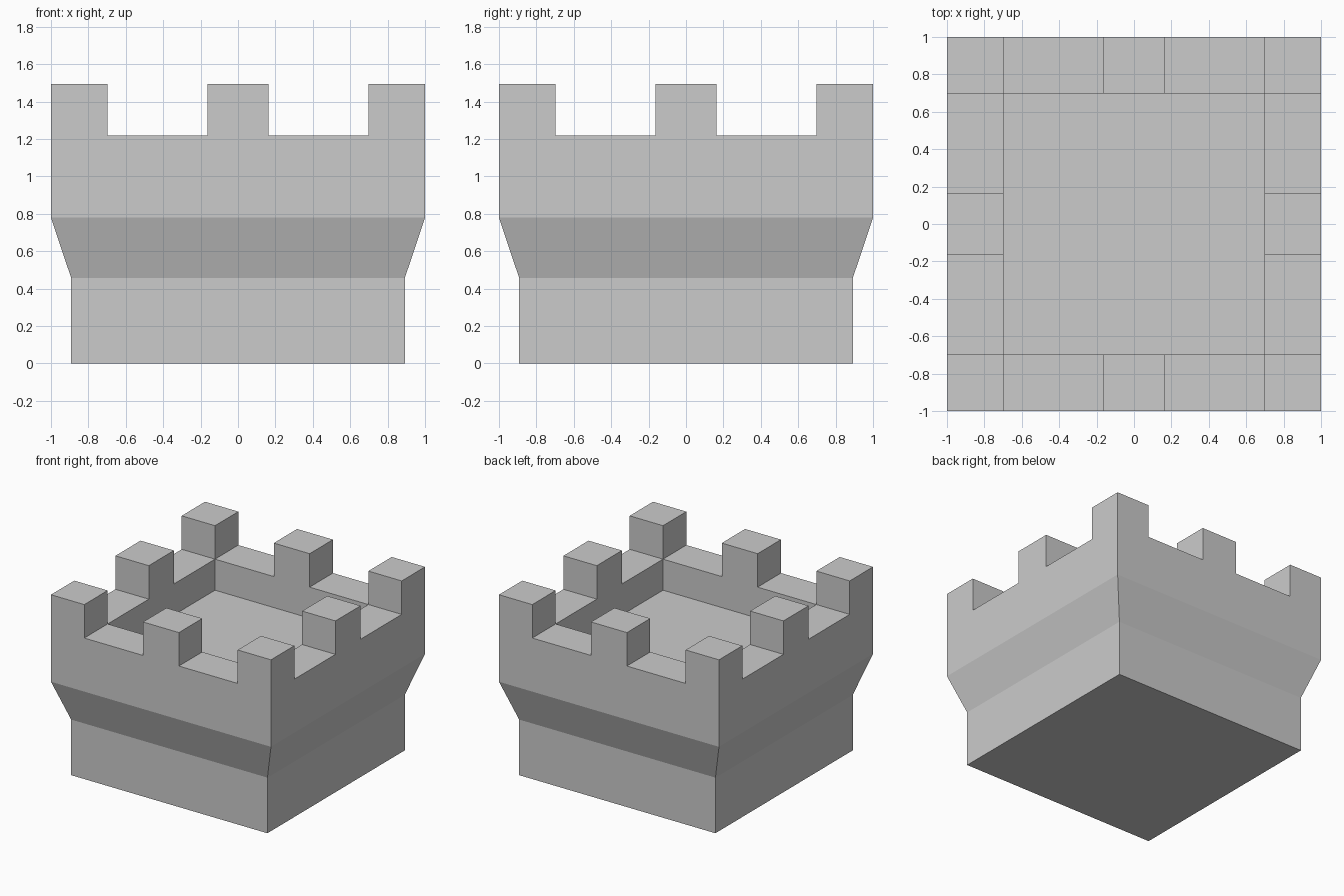
import bpy, bmesh

if "Cube" in bpy.data.objects:
    bpy.data.objects.remove(bpy.data.objects["Cube"])

CUTS = [-1.0, -0.697, -0.163, 0.163, 0.697, 1.0]   # plan grid: walls, gaps, merlons
RIM, TOP, FLOOR = 1.22, 1.495, 0.965

bm = bmesh.new()


def extrude_loop(edges, z, scale=1.0):
    """Extrude an edge loop to height z, scaled in plan; return the new loop."""
    geom = bmesh.ops.extrude_edge_only(bm, edges=edges)["geom"]
    for v in (g for g in geom if isinstance(g, bmesh.types.BMVert)):
        v.co = (v.co.x * scale, v.co.y * scale, z)
    return [g for g in geom if isinstance(g, bmesh.types.BMEdge)
            and all(abs(v.co.z - z) < 1e-6 for v in g.verts)]


def move_patch(faces, z):
    """Push or pull a patch of rim cells to height z as one flat face."""
    border = [e for e in {e for f in faces for e in f.edges}
              if sum(f in faces for f in e.link_faces) == 1]
    bmesh.ops.delete(bm, geom=faces, context='FACES')
    bmesh.ops.edgeloop_fill(bm, edges=extrude_loop(border, z))


# Wall-top grid
n = len(CUTS)
grid = [[bm.verts.new((x, y, RIM)) for y in CUTS] for x in CUTS]
cell = {(i, j): bm.faces.new((grid[i][j], grid[i + 1][j],
                              grid[i + 1][j + 1], grid[i][j + 1]))
        for i in range(n - 1) for j in range(n - 1)}

# Outer wall, tapered corbel and straight base
loop = [e for e in bm.edges if e.is_boundary]
for z, scale in ((0.78, 1.0), (0.457, 0.892), (0.0, 1.0)):
    loop = extrude_loop(loop, z, scale)
bmesh.ops.edgeloop_fill(bm, edges=loop)

# Sunken floor inside the parapet
move_patch([cell[i, j] for i in (1, 2, 3) for j in (1, 2, 3)], FLOOR)

# Merlons at the corners and mid-sides
for i in (0, 2, 4):
    for j in (0, 2, 4):
        if (i, j) != (2, 2):
            move_patch([cell[i, j]], TOP)

bmesh.ops.recalc_face_normals(bm, faces=bm.faces)
bmesh.ops.dissolve_limit(bm, angle_limit=0.01, verts=bm.verts, edges=bm.edges)

mesh = bpy.data.meshes.new("castle_tower_top")
bm.to_mesh(mesh)
bm.free()
bpy.context.collection.objects.link(bpy.data.objects.new("castle_tower_top", mesh))
